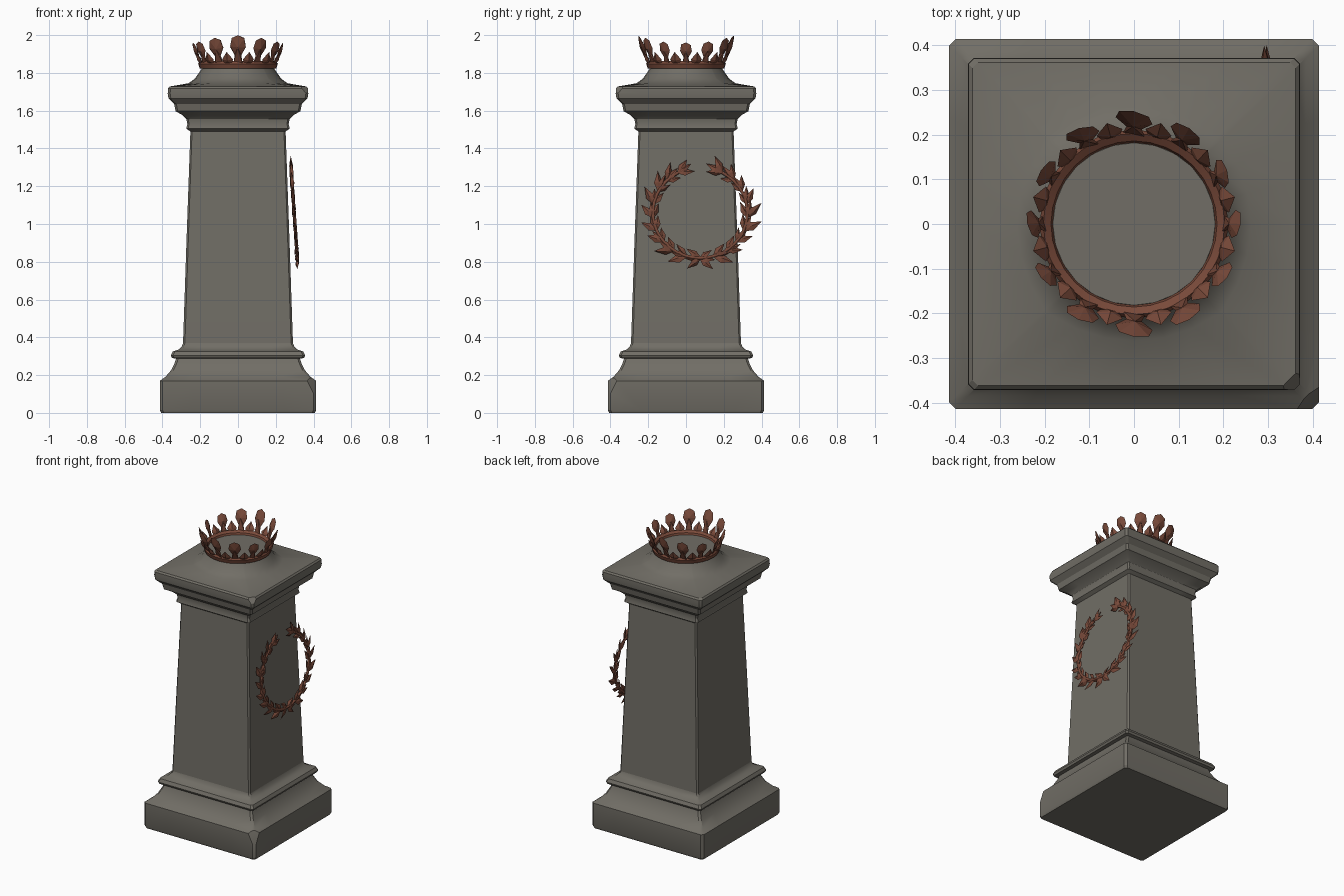
import bpy, bmesh, math, random
from mathutils import Matrix, Vector

random.seed(4)
if "Cube" in bpy.data.objects:
    bpy.data.objects.remove(bpy.data.objects["Cube"], do_unlink=True)


def make_material(name, color):
    mat = bpy.data.materials.new(name)
    mat.use_nodes = True
    mat.diffuse_color = color
    bsdf = next(n for n in mat.node_tree.nodes if n.type == "BSDF_PRINCIPLED")
    bsdf.inputs["Base Color"].default_value = color
    bsdf.inputs["Roughness"].default_value = 0.8
    return mat


stone = make_material("weathered stone", (0.165, 0.155, 0.132, 1))
rust = make_material("rusty bronze", (0.19, 0.068, 0.042, 1))


def finish(bm, name, mat, smooth=False):
    mesh = bpy.data.meshes.new(name)
    bm.to_mesh(mesh)
    bm.free()
    mesh.materials.append(mat)
    obj = bpy.data.objects.new(name, mesh)
    bpy.context.collection.objects.link(obj)
    if smooth:
        bpy.ops.object.select_all(action="DESELECT")
        obj.select_set(True)
        bpy.context.view_layer.objects.active = obj
        bpy.ops.object.shade_smooth_by_angle(angle=math.radians(30))
    return obj


def ring(half, z, roundness=0):
    """Square outline with small chamfers, blended towards a circle."""
    points = []
    for side in range(4):
        for u in (-0.965, -0.577, -0.268, 0, 0.268, 0.577, 0.965):
            p = Vector((1, u, 0))
            p = p.lerp(p.normalized(), roundness) * half
            p.rotate(Matrix.Rotation(side * math.pi / 2, 3, "Z"))
            points.append(p + Vector((0, 0, z)))
    return points


def loft(name, profile, bottom=False, top=False, chip=None):
    """Stack outlines into a stone part; chip is a plane cutting off a corner."""
    bm = bmesh.new()
    rings = [[bm.verts.new(p) for p in ring(*row)] for row in profile]
    for low, high in zip(rings, rings[1:]):
        for i in range(len(low)):
            j = (i + 1) % len(low)
            bm.faces.new((low[i], low[j], high[j], high[i]))
    if bottom:
        bm.faces.new(rings[0][::-1])
    if top:
        bm.faces.new(rings[-1])
    if chip:
        normal, distance = Vector(chip[0]), chip[1]
        cut = bmesh.ops.bisect_plane(
            bm, geom=bm.verts[:] + bm.edges[:] + bm.faces[:],
            plane_co=normal * distance / normal.length_squared,
            plane_no=normal, clear_outer=True)
        edges = [e for e in cut["geom_cut"] if isinstance(e, bmesh.types.BMEdge)]
        bmesh.ops.holes_fill(bm, edges=edges, sides=0)
    return finish(bm, name, stone, smooth=True)


# Stone pedestal, from the ground up
loft("plinth", [(0.407, 0), (0.414, 0.015), (0.414, 0.17), (0.385, 0.19),
                (0.355, 0.225), (0.335, 0.265), (0.328, 0.287)],
     bottom=True, chip=((1, -1, 0.5), 0.865))
loft("base_moulding", [(0.328, 0.287), (0.35, 0.291), (0.356, 0.304), (0.345, 0.325),
                       (0.315, 0.335), (0.298, 0.35), (0.291, 0.37)])
loft("shaft", [(0.291, 0.37), (0.272, 0.93), (0.252, 1.49)])
loft("cap", [(0.252, 1.49), (0.274, 1.505), (0.268, 1.53), (0.273, 1.555),
             (0.295, 1.577), (0.33, 1.597), (0.338, 1.635), (0.368, 1.665),
             (0.372, 1.69), (0.371, 1.718), (0.362, 1.728),
             (0.262, 1.745, 0.85), (0.228, 1.77, 1), (0.2, 1.81, 1),
             (0.182, 1.838, 1)],
     top=True, chip=((1, -1, 1), 2.425))


def frame(location, side, along):
    side, along = side.normalized(), along.normalized()
    m = Matrix((side, along, side.cross(along))).transposed().to_4x4()
    m.translation = location
    return m


def faceted_plate(bm, half_outline, centre, depth, matrix):
    """Flat mirrored shape with a raised ridge point on both faces."""
    outline = [(-w, h) for w, h in half_outline]
    outline += [(w, h) for w, h in reversed(half_outline) if w > 0]
    rim = [bm.verts.new(matrix @ Vector((w, h, 0))) for w, h in outline]
    front = bm.verts.new(matrix @ Vector((0, centre, depth)))
    back = bm.verts.new(matrix @ Vector((0, centre, -depth)))
    for a, b in zip(rim, rim[1:] + rim[:1]):
        bm.faces.new((a, front, b))
        bm.faces.new((b, back, a))


# Crown band sitting on the rounded top
bm = bmesh.new()
band = [(0.178, 1.825), (0.202, 1.822), (0.211, 1.848), (0.203, 1.862), (0.186, 1.85)]
loops = []
for i in range(32):
    a = math.tau * i / 32
    loops.append([bm.verts.new((r * math.cos(a), r * math.sin(a), z)) for r, z in band])
for i, loop in enumerate(loops):
    after = loops[(i + 1) % 32]
    for k in range(len(band)):
        n = (k + 1) % len(band)
        bm.faces.new((loop[k], after[k], after[n], loop[n]))
bmesh.ops.recalc_face_normals(bm, faces=bm.faces[:])
finish(bm, "crown_band", rust, smooth=True)

# Crown points: tall broad heads alternating with low leaves
head = [(0.022, 0), (0.015, 0.045), (0.036, 0.085), (0.029, 0.125), (0, 0.14)]
low_leaf = [(0.018, 0), (0.03, 0.03), (0, 0.075)]
bm = bmesh.new()
for i in range(24):
    a = math.tau * i / 24
    radial = Vector((math.cos(a), math.sin(a), 0))
    tall = i % 2 == 0
    tilt = 0.34 if tall else 0.5
    side = Vector((-radial.y, radial.x, 0))
    up = radial * math.sin(tilt) + Vector((0, 0, math.cos(tilt)))
    m = frame(radial * 0.198 + Vector((0, 0, 1.845)), side, up)
    if tall:
        m = m @ Matrix.Scale(0.88 + 0.29 * abs(math.sin(a)) ** 3, 4)
        m = m @ Matrix.Rotation(random.uniform(-0.3, 0.3), 4, "Y")
        faceted_plate(bm, head, 0.085, 0.012, m)
    else:
        faceted_plate(bm, low_leaf, 0.03, 0.012, m)
bmesh.ops.recalc_face_normals(bm, faces=bm.faces[:])
finish(bm, "crown_points", rust)


# Wreath hung on the side of the shaft, open at the top
def wreath_point(angle, arm):
    y = 0.075 + arm * 0.25 * math.sin(angle)
    z = 1.06 - 0.24 * math.cos(angle)
    return Vector((0.298 + (1.05 - z) * 0.07, y, z))


leaf = [(0.006, 0), (0.023, 0.042), (0, 0.1)]
end = math.radians(152)
for arm, label in ((-1, "front"), (1, "back")):
    curve = bpy.data.curves.new(label + "_wreath_stem", "CURVE")
    curve.dimensions = "3D"
    curve.bevel_depth = 0.009
    curve.bevel_resolution = 1
    curve.use_fill_caps = True
    spline = curve.splines.new("POLY")
    spline.points.add(16)
    for i, p in enumerate(spline.points):
        p.co = (*wreath_point(end * i / 16, arm), 1)
    curve.materials.append(rust)
    stem = bpy.data.objects.new(label + "_wreath_stem", curve)
    bpy.context.collection.objects.link(stem)
    bpy.ops.object.select_all(action="DESELECT")
    stem.select_set(True)
    bpy.context.view_layer.objects.active = stem
    bpy.ops.object.convert(target="MESH")

    bm = bmesh.new()
    for i in range(10):
        angle = end * i / 9
        spot = wreath_point(angle, arm)
        tangent = wreath_point(angle + 0.02, arm) - wreath_point(angle - 0.02, arm)
        for turn, size in ((0.6, 1.0), (-0.5, 0.85), (0.08, 0.95)):
            turn = turn * arm + random.uniform(-0.12, 0.12)
            along = Matrix.Rotation(-turn, 3, "X") @ tangent
            m = frame(spot, along.cross(Vector((1, 0, 0))), along)
            m = m @ Matrix.Rotation(random.uniform(-0.6, 0.6), 4, "Y")
            m = m @ Matrix.Scale(size * random.uniform(0.85, 1.08), 4)
            faceted_plate(bm, leaf, 0.045, 0.01, m)
    bmesh.ops.recalc_face_normals(bm, faces=bm.faces[:])
    finish(bm, label + "_wreath_leaves", rust)
